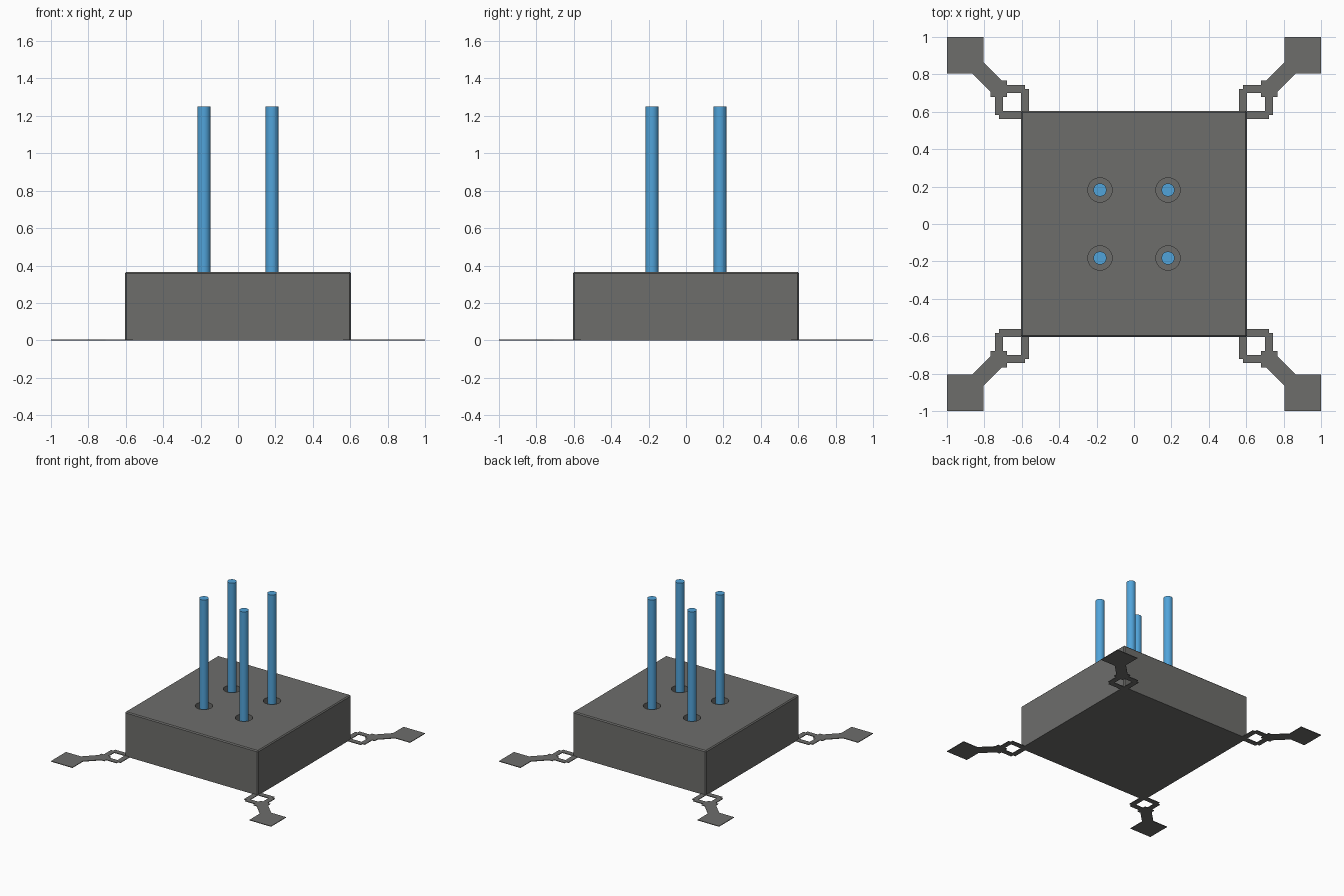
import bpy, bmesh, math
from mathutils import Matrix, Vector

if "Cube" in bpy.data.objects:
    bpy.data.objects.remove(bpy.data.objects["Cube"], do_unlink=True)


def material(name, rgb):
    m = bpy.data.materials.new(name)
    m.use_nodes = True
    m.diffuse_color = (*rgb, 1)
    m.node_tree.nodes["Principled BSDF"].inputs["Base Color"].default_value = (*rgb, 1)
    return m


GREY = material("dark_grey", (0.155, 0.155, 0.148))
BLUE = material("rod_blue", (0.083, 0.37, 0.70))

HALF, TOP = 0.605, 0.365          # block half width and height
PITCH, HOLE_R, ROD_R = 0.182, 0.065, 0.035
HOLE_FLOOR, ROD_TOP = 0.26, 1.25
FOIL = 0.005                      # anchor thickness
SIGNS = [(sx, sy) for sx in (1, -1) for sy in (1, -1)]


def add_object(name, bm, mat):
    mesh = bpy.data.meshes.new(name)
    bm.to_mesh(mesh)
    bm.free()
    mesh.materials.append(mat)
    ob = bpy.data.objects.new(name, mesh)
    bpy.context.collection.objects.link(ob)
    return ob


def activate(ob):
    bpy.ops.object.select_all(action="DESELECT")
    ob.select_set(True)
    bpy.context.view_layer.objects.active = ob


def cylinder(bm, x, y, z0, z1, r):
    bmesh.ops.create_cone(bm, cap_ends=True, segments=32, radius1=r, radius2=r,
                          depth=z1 - z0, matrix=Matrix.Translation((x, y, (z0 + z1) / 2)))


def strip(bm, start, end, width):
    """Flat bar with square ends running between two points on the ground."""
    a, b = Vector(start), Vector(end)
    d, mid = b - a, (a + b) / 2
    bmesh.ops.create_cube(bm, size=1, matrix=Matrix.Translation((mid.x, mid.y, FOIL / 2))
                          @ Matrix.Rotation(math.atan2(d.y, d.x), 4, "Z")
                          @ Matrix.Diagonal((d.length, width, FOIL, 1)))


# Block with softened top and corner edges
bm = bmesh.new()
bmesh.ops.create_cube(bm, size=1, matrix=Matrix.Translation((0, 0, TOP / 2))
                      @ Matrix.Diagonal((2 * HALF, 2 * HALF, TOP, 1)))
edges = [e for e in bm.edges if max(v.co.z for v in e.verts) > TOP / 2]
bmesh.ops.bevel(bm, geom=edges, offset=0.008, segments=1, affect="EDGES")
block = add_object("block", bm, GREY)

# Four sockets cut in the top
bm = bmesh.new()
for sx, sy in SIGNS:
    cylinder(bm, sx * PITCH, sy * PITCH, HOLE_FLOOR, TOP + 0.1, HOLE_R)
cutter = add_object("socket_cutter", bm, GREY)
cutter.hide_render = True
activate(block)
cut = block.modifiers.new("sockets", "BOOLEAN")
cut.operation, cut.solver, cut.object = "DIFFERENCE", "EXACT", cutter
bpy.ops.object.modifier_apply(modifier=cut.name)
bpy.data.objects.remove(cutter, do_unlink=True)
bpy.ops.object.shade_smooth_by_angle(angle=math.radians(30))

# Rods and corner anchors
INNER, OUTER, PAD = 0.583, 0.723, 0.9025
for sx, sy in SIGNS:
    where = ("back" if sy > 0 else "front") + ("_left" if sx > 0 else "_right")

    bm = bmesh.new()
    cylinder(bm, sx * PITCH, sy * PITCH, HOLE_FLOOR, ROD_TOP, ROD_R)
    activate(add_object("rod_" + where, bm, BLUE))
    bpy.ops.object.shade_smooth_by_angle(angle=math.radians(30))

    bm = bmesh.new()
    # spring loop of four bars
    loop = [(INNER, INNER), (OUTER, INNER), (OUTER, OUTER), (INNER, OUTER)]
    for i, p in enumerate(loop):
        q = loop[(i + 1) % 4]
        strip(bm, (sx * p[0], sy * p[1]), (sx * q[0], sy * q[1]), 0.043)
    # joint, diagonal arm and square pad
    for c, half in ((OUTER, 0.045), (PAD, 0.0975)):
        strip(bm, (sx * c - half, sy * c), (sx * c + half, sy * c), 2 * half)
    strip(bm, (sx * OUTER, sy * OUTER), (sx * PAD, sy * PAD), 0.085)
    add_object("anchor_" + where, bm, GREY)
